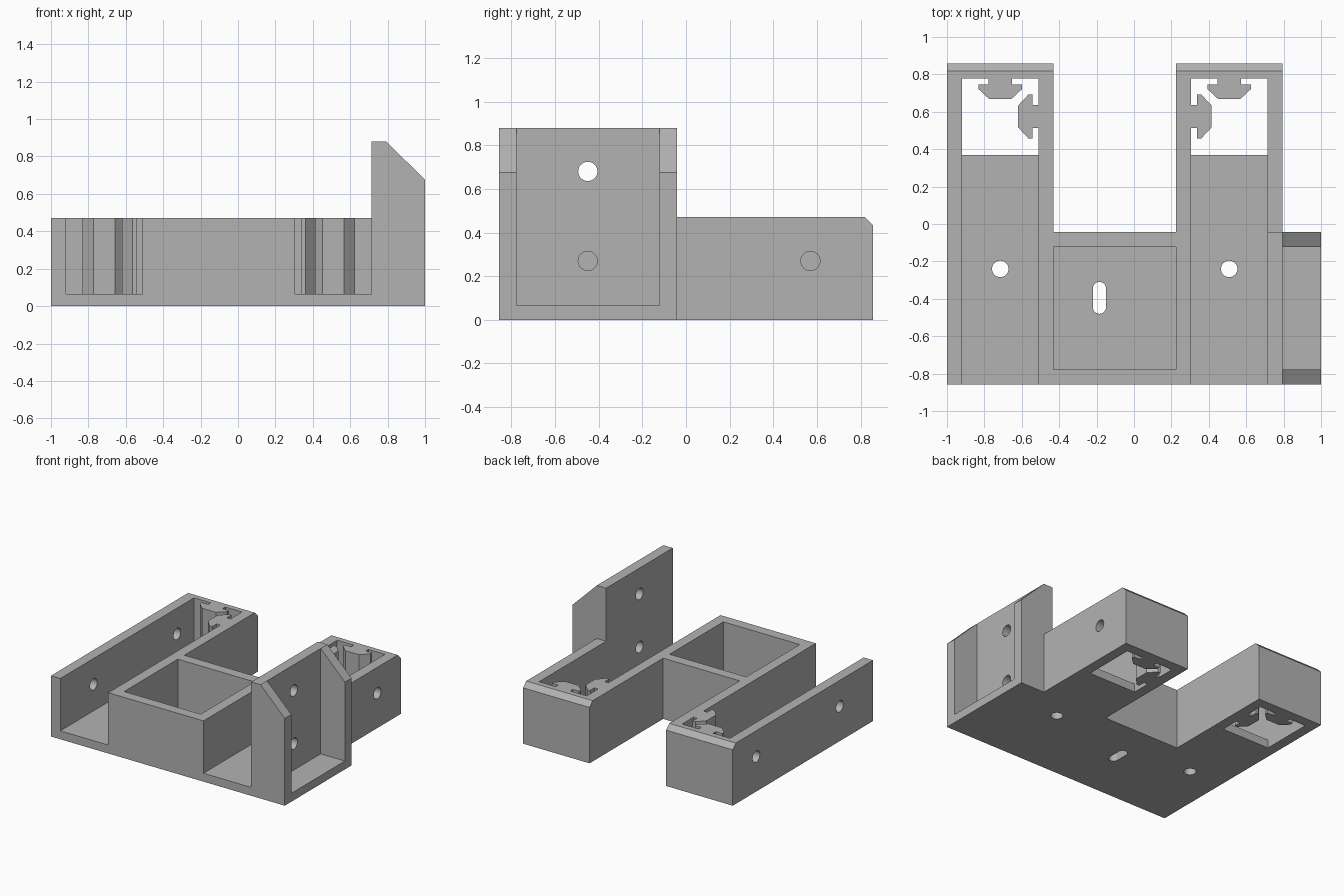
import bpy
import bmesh
from mathutils import Vector

old = bpy.data.objects.get("Cube")
if old:
    bpy.data.objects.remove(old, do_unlink=True)

grey = bpy.data.materials.new("plain grey")
grey.use_nodes = True
COLOUR = (0.45, 0.45, 0.45, 1)
grey.diffuse_color = COLOUR
grey.node_tree.nodes["Principled BSDF"].inputs["Base Color"].default_value = COLOUR

# Main dimensions
END, INNER = 0.857, -0.042
WALL, FLOOR, TOP, TALL = 0.08, 0.065, 0.47, 0.88
L0, L1, R0, R1 = -1.0, -0.43, 0.225, 0.793
MID_Y, HOLE_R = -0.45, 0.044


def to_object(bm, name):
    bmesh.ops.recalc_face_normals(bm, faces=bm.faces)
    mesh = bpy.data.meshes.new(name)
    bm.to_mesh(mesh)
    bm.free()
    mesh.materials.append(grey)
    obj = bpy.data.objects.new(name, mesh)
    bpy.context.collection.objects.link(obj)
    return obj


def prism(name, points, depth, bevel_back=0):
    """Extrude a flat outline of 3D points along a vector."""
    bm = bmesh.new()
    face = bm.faces.new([bm.verts.new(p) for p in points])
    out = bmesh.ops.extrude_face_region(bm, geom=[face])
    bmesh.ops.translate(bm, vec=depth, verts=[v for v in out["geom"] if isinstance(v, bmesh.types.BMVert)])
    if bevel_back:
        edges = [e for e in bm.edges if all(v.co.y > END - 0.01 and v.co.z > TOP - 0.01 for v in e.verts)]
        bmesh.ops.bevel(bm, geom=edges, offset=bevel_back, segments=1, affect='EDGES')
    return to_object(bm, name)


def box(name, x0, x1, y0, y1, z0, z1):
    pts = [(x0, y0, z0), (x1, y0, z0), (x1, y1, z0), (x0, y1, z0)]
    return prism(name, pts, (0, 0, z1 - z0))


def drill(centre, axis, length):
    bm = bmesh.new()
    bmesh.ops.create_cone(bm, cap_ends=True, segments=32, radius1=HOLE_R, radius2=HOLE_R, depth=length)
    turn = Vector((0, 0, 1)).rotation_difference(Vector(axis)).to_matrix()
    bmesh.ops.rotate(bm, matrix=turn, verts=bm.verts)
    bmesh.ops.translate(bm, vec=centre, verts=bm.verts)
    return to_object(bm, "drill")


def combine(target, tool, operation):
    tool.hide_render = True
    mod = target.modifiers.new("cut", 'BOOLEAN')
    mod.operation, mod.object, mod.solver = operation, tool, 'EXACT'
    with bpy.context.temp_override(object=target, active_object=target):
        bpy.ops.object.modifier_apply(modifier=mod.name)
    bpy.data.objects.remove(tool, do_unlink=True)


# H-shaped body with chamfered back edges
outline = [(L0, -END), (R1, -END), (R1, END), (R0, END), (R0, INNER), (L1, INNER), (L1, END), (L0, END)]
body = prism("bracket_body", [(x, y, 0) for x, y in outline], (0, 0, TOP), 0.038)

# Tall side bracket with sloped shoulders
side = [(R1 - WALL, 0), (1, 0), (1, 0.675), (R1, TALL), (R1 - WALL, TALL)]
combine(body, prism("side_bracket", [(x, -END, z) for x, z in side], (0, INNER + END, 0)), 'UNION')

# Pockets, front-opening channels and floor windows
cuts = [box("centre_pocket", L1, R0, -END + WALL, INNER - WALL, FLOOR, 2),
        box("side_pocket", R1, 2, -END + WALL, INNER - WALL, FLOOR, 2)]
for x0, x1 in ((L0, L1), (R0, R1)):
    a, b = x0 + WALL, x1 - WALL
    cuts.append(box("channel", a, b, -2, END - WALL, FLOOR, 2))
    cuts.append(box("window", a, b, 0.37, END - WALL, -1, 1))
    cuts.append(drill(((a + b) / 2, -0.24, FLOOR / 2), (0, 0, 1), 0.3))

# Screw holes through the outer side walls
for x in (L0 + WALL / 2, R1 - WALL / 2):
    for y in (MID_Y, 0.57):
        cuts.append(drill((x, y, 0.27), (1, 0, 0), 0.16))
cuts.append(drill((R1 - WALL / 2, MID_Y, 0.68), (1, 0, 0), 0.16))

# Rounded slot in the centre floor
slot = box("slot", -0.22, -0.15, -0.48, -0.31, -0.5, 0.3)
bm = bmesh.new()
bm.from_mesh(slot.data)
upright = [e for e in bm.edges if abs(e.verts[0].co.z - e.verts[1].co.z) > 0.1]
bmesh.ops.bevel(bm, geom=upright, offset=0.034, segments=6, profile=0.5, affect='EDGES')
bm.to_mesh(slot.data)
bm.free()
cuts.append(slot)

for cutter in cuts:
    combine(body, cutter, 'DIFFERENCE')

# T-shaped rails standing on the back wall and the inner wall of each channel
half = [(0.062, 0), (0.062, 0.032), (0.117, 0.032), (0.117, 0.055), (0.058, 0.11)]
section = half + [(-u, d) for u, d in reversed(half)]


def rail(name, origin, inward):
    n = Vector(inward)
    t = Vector((-n.y, n.x, 0))
    prism(name, [Vector(origin) + t * u + n * d for u, d in section], (0, 0, TOP))


for label, x0, x1, wall_x, sign in (("right", L0, L1, L1 - WALL, -1), ("left", R0, R1, R0 + WALL, 1)):
    rail(label + "_back_rail", ((x0 + x1) / 2, END - WALL, 0), (0, -1, 0))
    rail(label + "_inner_rail", (wall_x, 0.575, 0), (sign, 0, 0))
